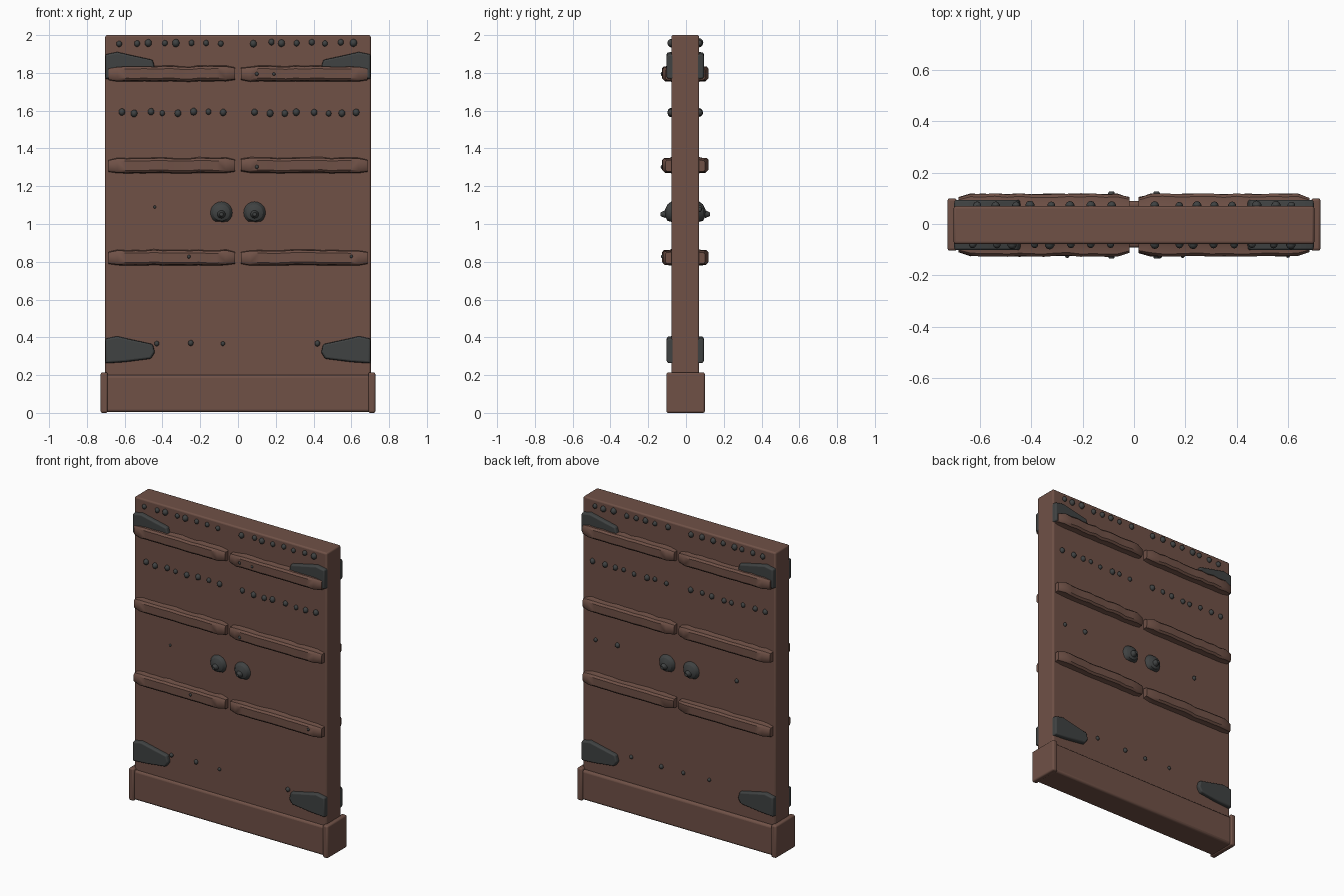
import bpy, bmesh, random
from math import pi, radians
from mathutils import Matrix, Vector

random.seed(4)
if "Cube" in bpy.data.objects:
    bpy.data.objects.remove(bpy.data.objects["Cube"])

FRONT, BACK = -0.078, 0.07          # door surfaces


def material(name, rgb):
    m = bpy.data.materials.new(name)
    m.use_nodes = True
    m.diffuse_color = (*rgb, 1)
    m.node_tree.nodes["Principled BSDF"].inputs["Base Color"].default_value = (*rgb, 1)
    return m


wood = material("brown wood", (0.16, 0.082, 0.062))
iron = material("dark iron", (0.05, 0.054, 0.054))


def finish(bm, name, mat, bevel=0.0):
    bmesh.ops.recalc_face_normals(bm, faces=bm.faces)
    mesh = bpy.data.meshes.new(name)
    bm.to_mesh(mesh)
    bm.free()
    ob = bpy.data.objects.new(name, mesh)
    bpy.context.collection.objects.link(ob)
    mesh.materials.append(mat)
    bpy.context.view_layer.objects.active = ob
    bpy.ops.object.select_all(action='DESELECT')
    ob.select_set(True)
    if bevel:
        mod = ob.modifiers.new("soft edges", 'BEVEL')
        mod.width, mod.segments = bevel, 3
    bpy.ops.object.shade_smooth_by_angle(angle=radians(40))
    return ob


def box(name, x, y, z, mat, bevel):
    """Box from (min, max) pairs."""
    bm = bmesh.new()
    bmesh.ops.create_cube(bm, size=1)
    for v in bm.verts:
        v.co = Vector([a + (b - a) * (c + 0.5) for (a, b), c in zip((x, y, z), v.co)])
    return finish(bm, name, mat, bevel)


def rail(name, side, x0, x1, z):
    """Rounded cross bar with a hand-worn outline."""
    base, sgn = (FRONT, -1) if side == "front" else (BACK, 1)
    outline = [(-0.01, -0.045), (0.006, -0.038), (0.036, -0.037), (0.047, -0.025),
               (0.047, 0.025), (0.036, 0.037), (0.006, 0.038), (-0.01, 0.045)]
    bm = bmesh.new()
    rings = []
    steps = 14
    for i in range(steps + 1):
        end = i in (0, steps)
        wear = random.uniform(-0.003, 0.003)
        x = x0 + (x1 - x0) * i / steps
        rings.append([bm.verts.new((x, base + sgn * (d * (0.7 if end else 1) + wear),
                                    z + h * (0.8 if end else 1) + wear)) for d, h in outline])
    for a, b in zip(rings, rings[1:]):
        for j in range(len(outline)):
            k = (j + 1) % len(outline)
            bm.faces.new((a[j], a[k], b[k], b[j]))
    bm.faces.new(rings[0])
    bm.faces.new(rings[-1])
    finish(bm, name, wood)


def hinge(name, side, mirror, z):
    """Tapered strap plate at the outer edge."""
    base, sgn = (FRONT, -1) if side == "front" else (BACK, 1)
    shape = [(0.703, -0.075), (0.60, -0.068), (0.46, -0.05), (0.438, -0.015),
             (0.45, 0.03), (0.54, 0.05), (0.64, 0.073), (0.703, 0.06)]
    bm = bmesh.new()
    inner = [bm.verts.new((mirror * x, base - sgn * 0.015, z + h)) for x, h in shape]
    outer = [bm.verts.new((mirror * (0.59 + (x - 0.59) * 0.97), base + sgn * 0.024, z + h * 0.92))
             for x, h in shape]
    bm.faces.new(inner)
    bm.faces.new(outer)
    for j in range(len(shape)):
        k = (j + 1) % len(shape)
        bm.faces.new((inner[j], inner[k], outer[k], outer[j]))
    finish(bm, name, iron, 0.008)


def studs(name, side, points, radius=0.017, lift=0.0):
    """A row of small domed nails."""
    base, sgn = (FRONT, -1) if side == "front" else (BACK, 1)
    bm = bmesh.new()
    for x, z in points:
        r = radius * random.uniform(0.85, 1.15)
        place = Matrix.Translation((x, base + sgn * lift, z + random.uniform(-0.005, 0.005)))
        bmesh.ops.create_icosphere(bm, subdivisions=2, radius=r,
                                   matrix=place @ Matrix.Diagonal((1, 1.1, 1.1, 1)))
    finish(bm, name, iron)


def handle(name, side, x, z=1.06):
    """Shallow cone plate with a pointed knob."""
    base, sgn = (FRONT, -1) if side == "front" else (BACK, 1)
    bm = bmesh.new()
    turn = Matrix.Rotation(-sgn * pi / 2, 4, 'X')
    for r1, r2, y0, depth, drop in ((0.064, 0.044, -0.008, 0.028, 0),
                                    (0.044, 0.016, 0.02, 0.014, 0),
                                    (0.022, 0.010, 0.03, 0.026, 0.008)):
        place = Matrix.Translation((x, base + sgn * (y0 + depth / 2), z - drop))
        bmesh.ops.create_cone(bm, cap_ends=True, segments=20, radius1=r1, radius2=r2,
                              depth=depth, matrix=place @ turn)
    # worn, flattened lower rim
    for v in bm.verts:
        v.co.z = max(v.co.z, z - 0.05)
    finish(bm, name, iron)


# Door slab
box("door_slab", (-0.703, 0.703), (FRONT, BACK), (0.01, 2), wood, 0.01)

# Threshold and its end blocks
box("threshold", (-0.71, 0.71), (-0.092, 0.09), (0.005, 0.2), wood, 0.014)
for label, m in (("left", 1), ("right", -1)):
    box(label + "_end_block", sorted((m * 0.69, m * 0.727)), (-0.104, 0.1), (0, 0.214), wood, 0.01)

row = [s * (0.09 + 0.076 * i) for i in range(8) for s in (-1, 1)]
for side in ("front", "back"):
    for label, m in (("left", 1), ("right", -1)):
        part = side + "_" + label
        for level, z in (("low", 0.822), ("middle", 1.31), ("top", 1.795)):
            rail(f"{part}_{level}_rail", side, m * 0.017, m * 0.685, z)
        hinge(part + "_low_hinge", side, m, 0.335)
        hinge(part + "_top_hinge", side, m, 1.84)
        handle(part + "_handle", side, m * 0.088)
    studs(side + "_top_studs", side, [(x + random.uniform(-0.012, 0.012), 1.958) for x in row])
    studs(side + "_upper_studs", side, [(x + random.uniform(-0.012, 0.012), 1.59) for x in row], 0.016)

# Loose nails
studs("front_low_studs", "front", [(-0.43, 0.37), (-0.25, 0.37), (-0.08, 0.37), (0.42, 0.37)], 0.013)
studs("back_low_studs", "back", [(0.35, 0.37), (0.13, 0.37), (-0.03, 0.37), (-0.22, 0.37)], 0.013)
studs("front_middle_stud", "front", [(-0.44, 1.085)], 0.009)
studs("back_middle_studs", "back", [(0.61, 1.08), (0.45, 1.08), (-0.42, 1.08)], 0.014)
studs("front_rail_studs", "front", [(-0.26, 0.825), (0.6, 0.825), (0.1, 1.3), (0.1, 1.79), (0.19, 1.79)],
      0.009, 0.045)
